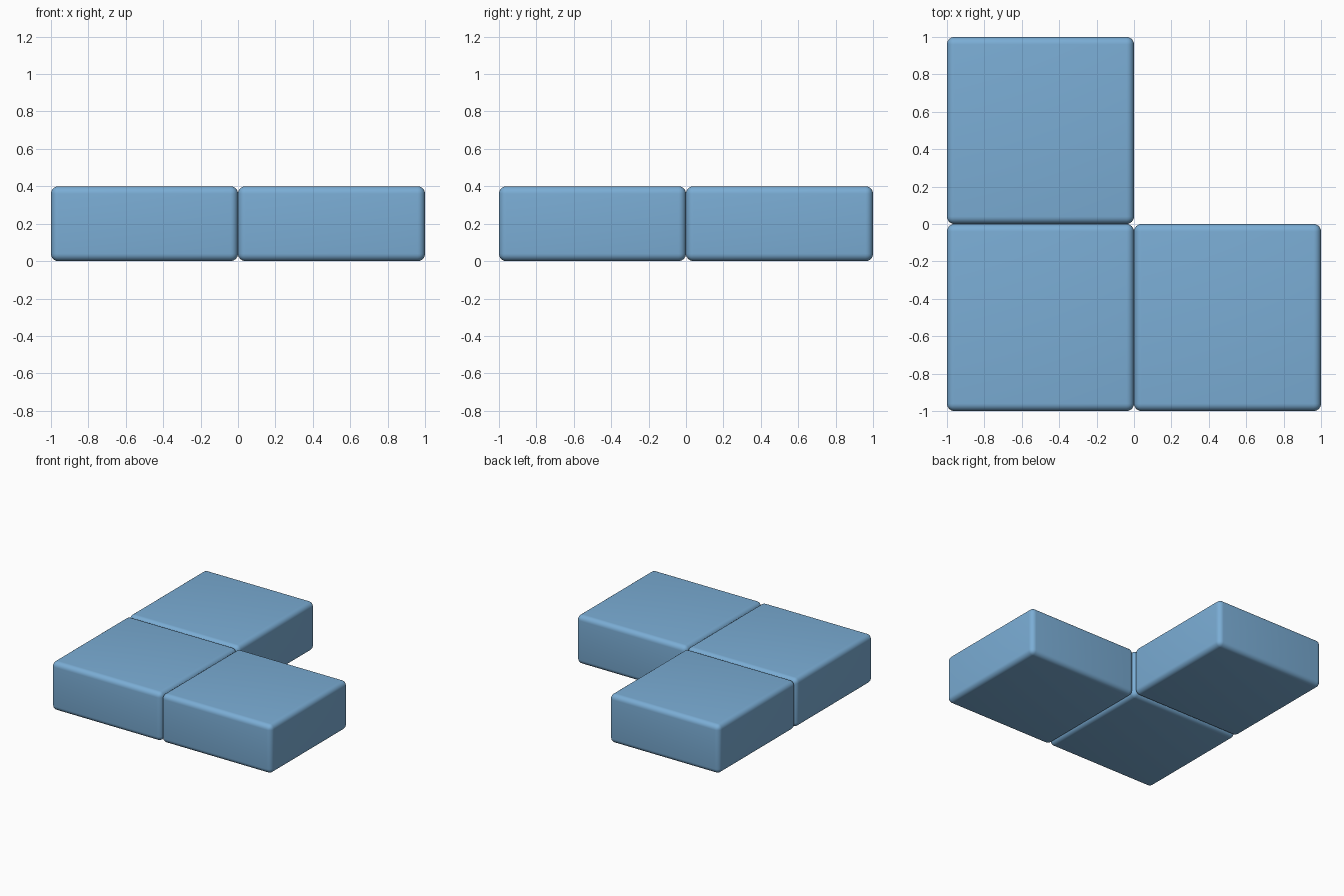
import bpy

if "Cube" in bpy.data.objects:
    bpy.data.objects.remove(bpy.data.objects["Cube"])

# One flat blue for all blocks
blue = bpy.data.materials.new("soft blue")
blue.diffuse_color = (0.196, 0.418, 0.665, 1.0)
blue.use_nodes = True
blue.node_tree.nodes["Principled BSDF"].inputs["Base Color"].default_value = blue.diffuse_color

HEIGHT = 0.4
BEVEL = 0.04


def rounded_block(name, x, y):
    bpy.ops.mesh.primitive_cube_add(size=1, location=(x, y, HEIGHT / 2))
    ob = bpy.context.object
    ob.name = name
    ob.scale = (1, 1, HEIGHT)
    bpy.ops.object.transform_apply(location=False, rotation=False, scale=True)
    ob.data.materials.append(blue)
    # Rounded edges
    bevel = ob.modifiers.new("rounded edges", "BEVEL")
    bevel.width = BEVEL
    bevel.segments = 6
    bpy.ops.object.modifier_apply(modifier=bevel.name)
    bpy.ops.object.shade_smooth_by_angle()
    return ob


# Three square blocks in an L layout
for name, x, y in (("corner_block", -0.5, -0.5),
                   ("right_block", 0.5, -0.5),
                   ("back_block", -0.5, 0.5)):
    rounded_block(name, x, y)
